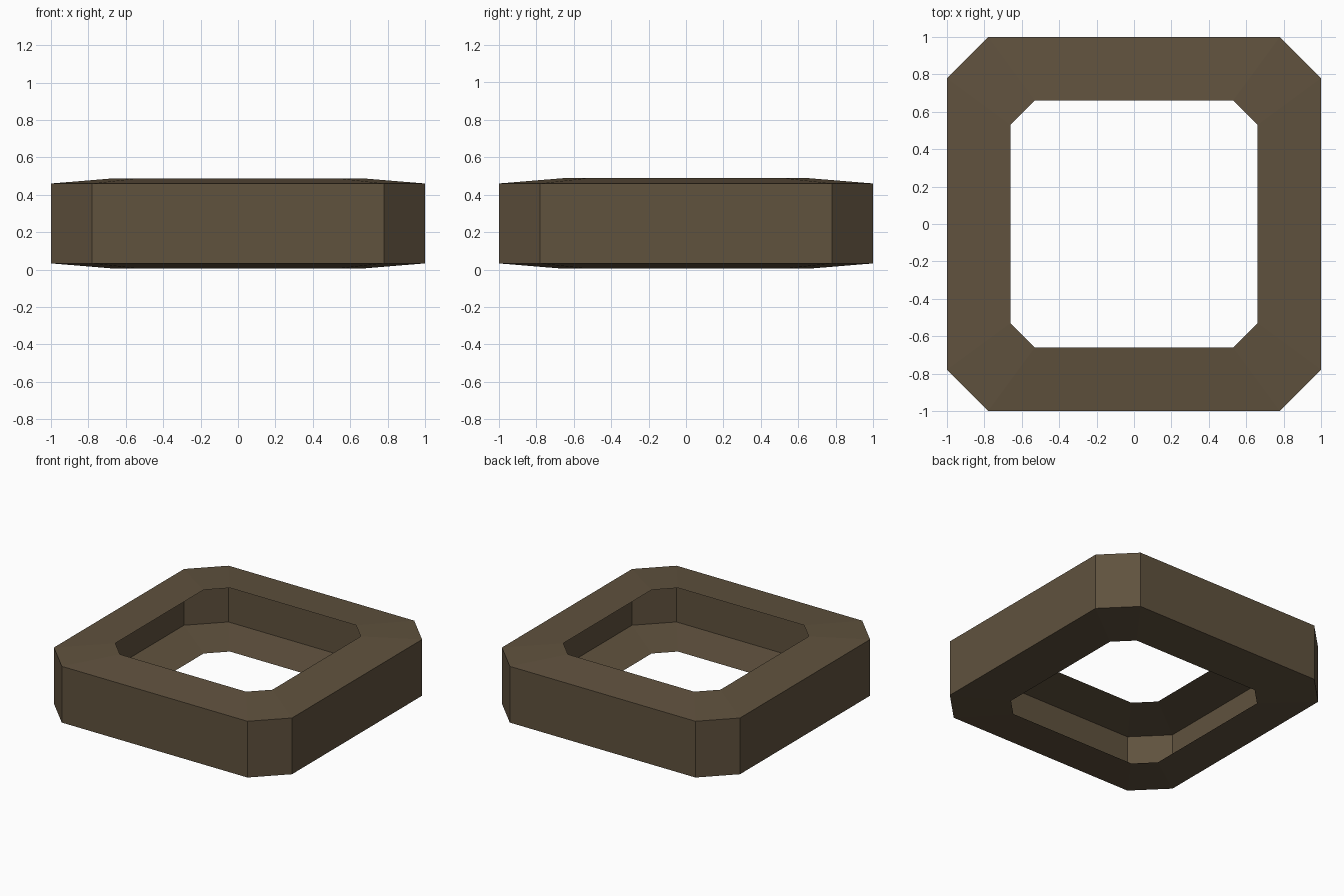
import bpy, bmesh

if "Cube" in bpy.data.objects:
    bpy.data.objects.remove(bpy.data.objects["Cube"])

# Profile of the hollow ring, from upper lip to lower lip:
# (half width, half length of the straight side, height)
PROFILE = [
    (0.66, 0.53, 0.488),
    (1.00, 0.78, 0.46),
    (1.00, 0.78, 0.033),
    (0.66, 0.53, 0.005),
]


def octagon(w, s, z):
    """Square with cut corners, counter-clockwise."""
    return [(w, -s, z), (w, s, z), (s, w, z), (-s, w, z),
            (-w, s, z), (-w, -s, z), (-s, -w, z), (s, -w, z)]


# Thin shell, open towards the hole
bm = bmesh.new()
rings = [[bm.verts.new(p) for p in octagon(*row)] for row in PROFILE]
for upper, lower in zip(rings, rings[1:]):
    for i in range(8):
        j = (i + 1) % 8
        bm.faces.new((lower[i], lower[j], upper[j], upper[i]))

mesh = bpy.data.meshes.new("ring_shell")
bm.to_mesh(mesh)
bm.free()
ring = bpy.data.objects.new("ring_shell", mesh)
bpy.context.collection.objects.link(ring)

# Single dark brown colour
brown = bpy.data.materials.new("dark brown")
brown.diffuse_color = (0.117, 0.084, 0.048, 1.0)
brown.use_nodes = True
brown.node_tree.nodes["Principled BSDF"].inputs["Base Color"].default_value = brown.diffuse_color
mesh.materials.append(brown)
